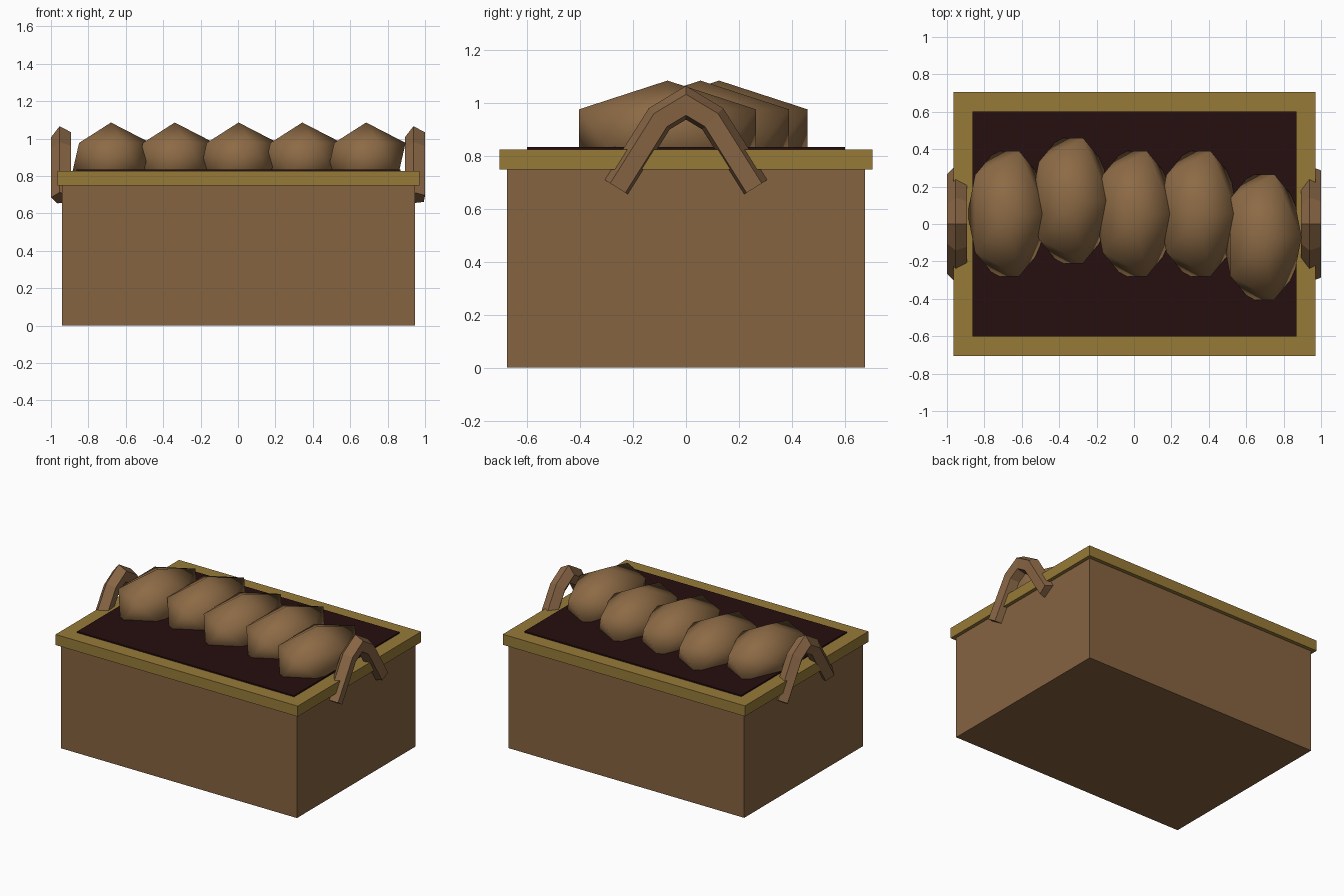
import bpy, bmesh, math
from mathutils import Vector, Matrix

if "Cube" in bpy.data.objects:
    bpy.data.objects.remove(bpy.data.objects["Cube"])


def material(name, rgb):
    m = bpy.data.materials.new(name)
    m.diffuse_color = (*rgb, 1.0)
    m.use_nodes = True
    m.node_tree.nodes["Principled BSDF"].inputs["Base Color"].default_value = m.diffuse_color
    return m


wood = material("brown wood", (0.235, 0.125, 0.053))
trim = material("gold trim", (0.31, 0.195, 0.040))
dark = material("dark lining", (0.019, 0.0045, 0.0045))
crust = material("bread crust", (0.265, 0.145, 0.060))
grip = material("handle wood", (0.25, 0.133, 0.060))

CX = 0.003  # the crate sits a touch right of centre


def finish(name, bm, mat, smooth=False):
    bmesh.ops.recalc_face_normals(bm, faces=bm.faces)
    me = bpy.data.meshes.new(name)
    bm.to_mesh(me)
    bm.free()
    for p in me.polygons:
        p.use_smooth = smooth
    me.materials.append(mat)
    ob = bpy.data.objects.new(name, me)
    bpy.context.collection.objects.link(ob)
    return ob


def box(name, hx, hy, z0, z1, mat):
    bm = bmesh.new()
    m = Matrix.Translation((CX, 0, (z0 + z1) / 2)) @ Matrix.Diagonal((2 * hx, 2 * hy, z1 - z0, 1))
    bmesh.ops.create_cube(bm, size=1, matrix=m)
    return finish(name, bm, mat)


# Crate body, rim and dark lining
box("crate_body", 0.943, 0.678, 0.0, 0.75, wood)
box("crate_rim", 0.968, 0.705, 0.75, 0.826, trim)
box("crate_lining", 0.867, 0.602, 0.826, 0.8355, dark)

# Row of loaves: stretched low-poly spheres
for i, y in enumerate((0.055, 0.125, 0.055, 0.055, -0.07)):
    bm = bmesh.new()
    m = (Matrix.Translation((CX + (i - 2) * 0.341, y, 0.889))
         @ Matrix.Diagonal((0.236, 0.394, 0.197, 1)))
    bmesh.ops.create_icosphere(bm, subdivisions=1, radius=1, matrix=m)
    finish(f"loaf_{i + 1}", bm, crust, smooth=True)

# Arched handles: five-sided tube along a bent path
PATH = [(-0.262, 0.682), (-0.1, 0.94), (0, 1.0), (0.1, 0.94), (0.262, 0.682)]


def handle(name, x):
    pts = [Vector(p) for p in PATH]
    bm = bmesh.new()
    rings = []
    for i, p in enumerate(pts):
        a = (p - pts[i - 1]).normalized() if i else None
        b = (pts[i + 1] - p).normalized() if i < len(pts) - 1 else None
        t = ((a or b) + (b or a)).normalized()
        miter = 1 / t.dot(a or b)
        n = Vector((-t.y, t.x)) * miter
        ring = []
        for k in range(5):
            ang = math.radians(30 + 72 * k)
            q = p + n * 0.058 * math.sin(ang)
            ring.append(bm.verts.new((x + 0.058 * math.cos(ang), q.x, q.y)))
        rings.append(ring)
    for r, s in zip(rings, rings[1:]):
        for k in range(5):
            j = (k + 1) % 5
            bm.faces.new((r[k], r[j], s[j], s[k]))
    bm.faces.new(rings[0])
    bm.faces.new(rings[-1])
    return finish(name, bm, grip)


handle("left_handle", -0.942)
handle("right_handle", 0.950)
